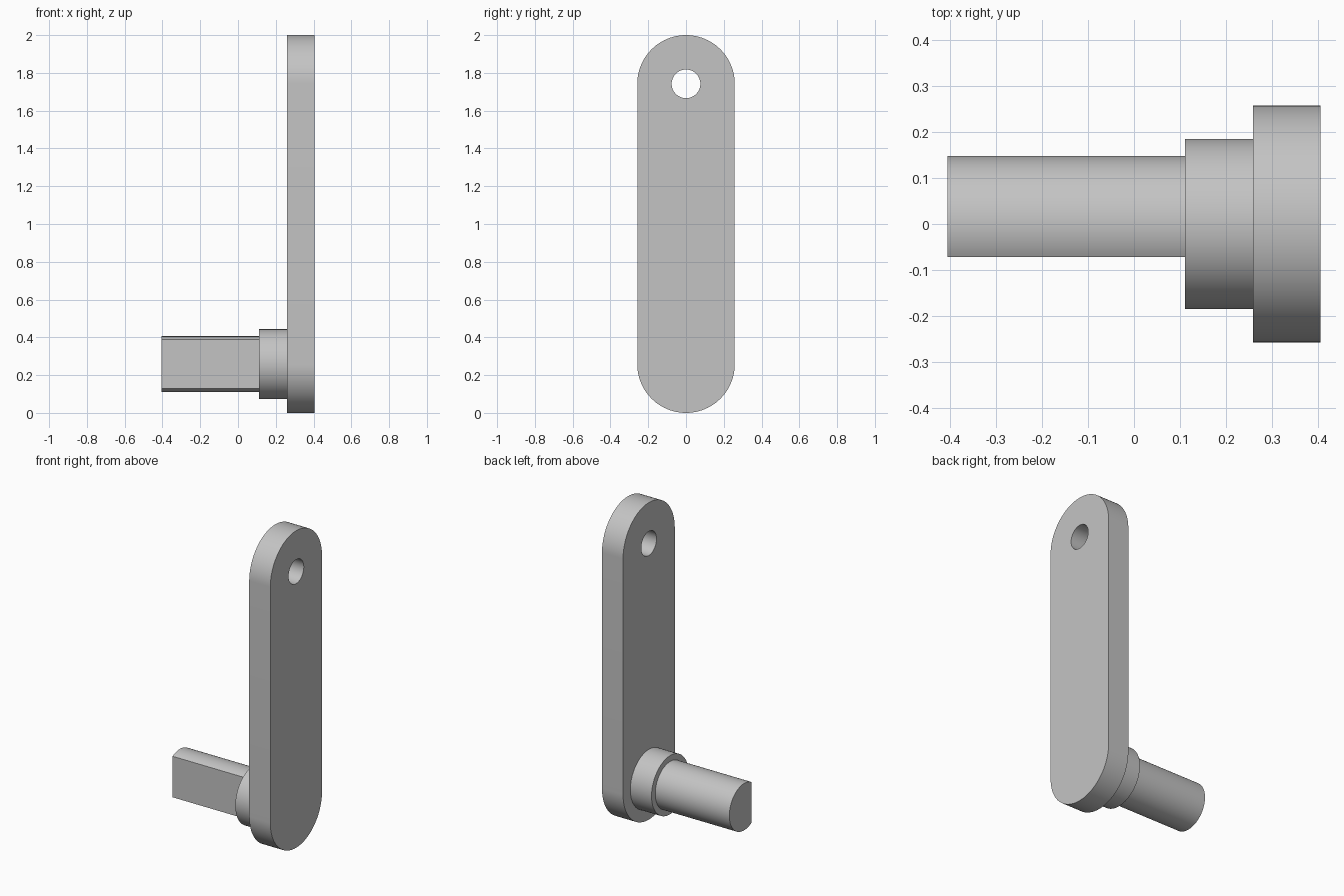
import bpy
import bmesh
from math import pi, cos, sin, acos, radians

if "Cube" in bpy.data.objects:
    bpy.data.objects.remove(bpy.data.objects["Cube"], do_unlink=True)

grey = bpy.data.materials.new("plain grey")
grey.use_nodes = True
grey.diffuse_color = (0.55, 0.55, 0.55, 1)
grey.node_tree.nodes["Principled BSDF"].inputs["Base Color"].default_value = (0.55, 0.55, 0.55, 1)

AXLE_Z = 0.258    # height of the shaft axis and lower arm end
HOLE_Z = 1.742    # height of the hole and upper arm end


def arc(radius, z, start, end, steps):
    """Points (y, z) on an arc, both ends included."""
    angles = [start + (end - start) * i / steps for i in range(steps + 1)]
    return [(radius * cos(a), z + radius * sin(a)) for a in angles]


def circle(radius, z, steps=96):
    return arc(radius, z, 0, 2 * pi, steps)[:-1]


def extrude_along_x(name, loops, x0, x1):
    """Fill closed (y, z) outlines, inner ones being holes, and extrude them."""
    bm = bmesh.new()
    for loop in loops:
        verts = [bm.verts.new((x0, y, z)) for y, z in loop]
        for a, b in zip(verts, verts[1:] + verts[:1]):
            bm.edges.new((a, b))
    if len(loops) == 1:
        bm.faces.new(verts)
    else:
        bmesh.ops.triangle_fill(bm, edges=bm.edges[:], use_beauty=True, normal=(1, 0, 0))
    result = bmesh.ops.extrude_face_region(bm, geom=bm.faces[:], use_keep_orig=True)
    moved = [g for g in result["geom"] if isinstance(g, bmesh.types.BMVert)]
    bmesh.ops.translate(bm, verts=moved, vec=(x1 - x0, 0, 0))
    bmesh.ops.recalc_face_normals(bm, faces=bm.faces[:])
    mesh = bpy.data.meshes.new(name)
    bm.to_mesh(mesh)
    bm.free()
    mesh.materials.append(grey)
    obj = bpy.data.objects.new(name, mesh)
    bpy.context.collection.objects.link(obj)
    bpy.ops.object.select_all(action="DESELECT")
    obj.select_set(True)
    bpy.context.view_layer.objects.active = obj
    bpy.ops.object.shade_smooth_by_angle(angle=radians(30))
    return obj


# Round-ended arm with a through hole near the top
arm_outline = arc(0.258, HOLE_Z, 0, pi, 48) + arc(0.258, AXLE_Z, pi, 2 * pi, 48)
extrude_along_x("crank_arm", [arm_outline, circle(0.076, HOLE_Z, 48)], 0.259, 0.406)

# Collar between arm and shaft
extrude_along_x("collar", [circle(0.185, AXLE_Z)], 0.111, 0.259)

# D-shaped shaft with its flat towards the front
flat = acos(0.072 / 0.148)
shaft_outline = arc(0.148, AXLE_Z, flat - pi, pi - flat, 80)
extrude_along_x("flatted_shaft", [shaft_outline], -0.406, 0.111)
